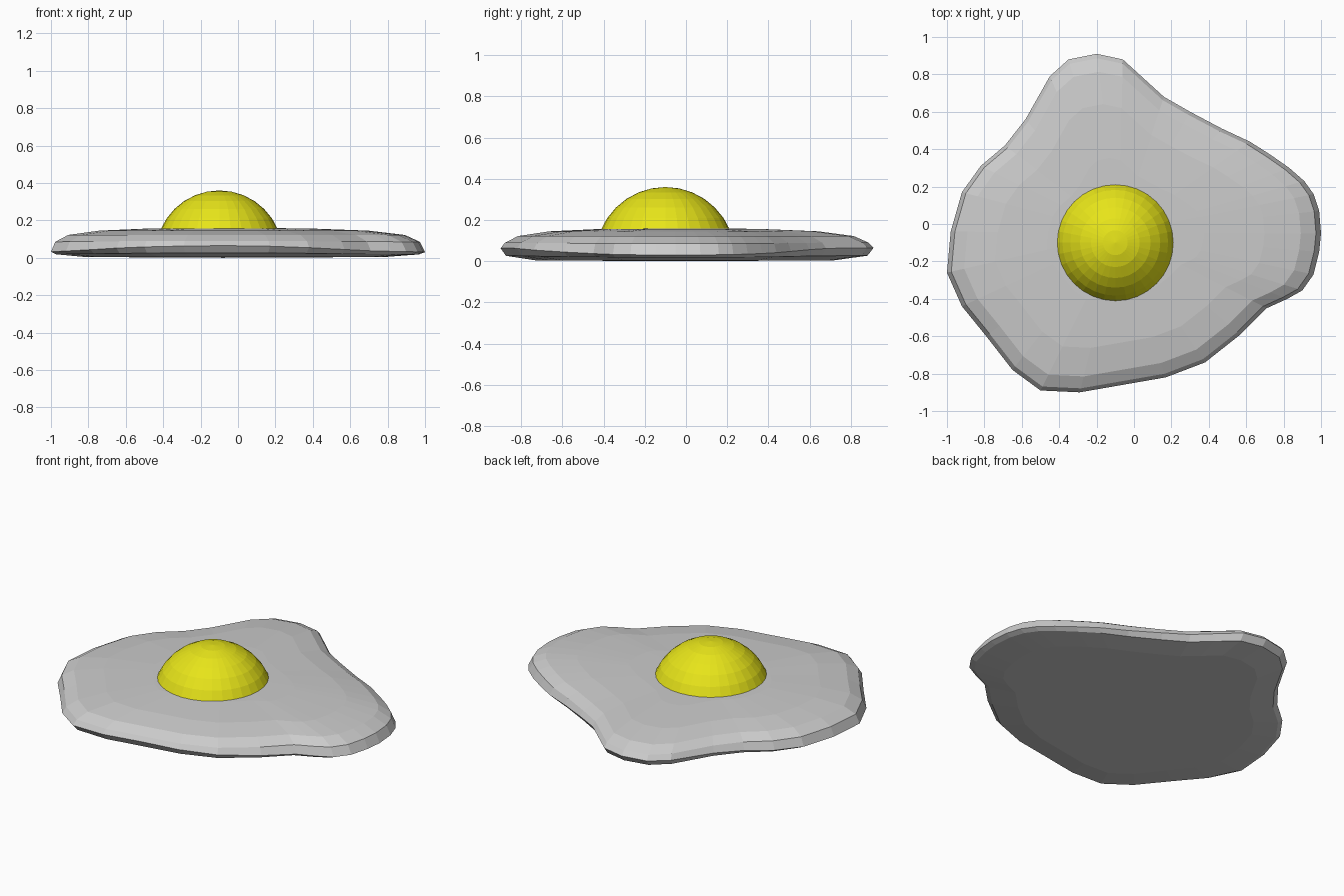
import bpy, bmesh, math

if "Cube" in bpy.data.objects:
    bpy.data.objects.remove(bpy.data.objects["Cube"])

# Outline of the egg white seen from the top, anticlockwise
OUTLINE = [
    (1.0, -.05), (.99, .07), (.96, .16), (.91, .23), (.83, .30), (.73, .37),
    (.62, .44), (.47, .51), (.30, .60), (.16, .68), (.05, .78), (-.06, .88),
    (-.20, .91), (-.35, .88), (-.45, .79), (-.58, .56), (-.69, .42),
    (-.82, .31), (-.92, .17), (-.98, -.04), (-1.0, -.26), (-.92, -.44),
    (-.79, -.60), (-.65, -.78), (-.50, -.89), (-.29, -.90), (-.06, -.86),
    (.17, -.82), (.38, -.74), (.57, -.59), (.71, -.45), (.82, -.40),
    (.90, -.355), (.96, -.27), (.99, -.15)]
CENTRE = (-.08, -.05)
# Edge cross-section: scale of outline, height, share of the rim's height wave
PROFILE = [(.80, .004, 0), (.97, .018, .25), (1.0, .03, 1), (.975, .085, .15),
           (.90, .122, 0), (.72, .145, 0), (.42, .157, 0)]


def new_object(name, bm):
    bmesh.ops.recalc_face_normals(bm, faces=bm.faces)
    mesh = bpy.data.meshes.new(name)
    bm.to_mesh(mesh)
    bm.free()
    obj = bpy.data.objects.new(name, mesh)
    bpy.context.collection.objects.link(obj)
    return obj


# Egg white: rings of the outline joined into a flat, rounded slab
bm = bmesh.new()
cx, cy = CENTRE
rings = []
for scale, z, wave in PROFILE:
    ring = []
    for x, y in OUTLINE:
        dx, dy = x - cx, y - cy
        lift = .035 * dy * dy / (dx * dx + dy * dy)
        ring.append(bm.verts.new((cx + dx * scale, cy + dy * scale, z + wave * lift)))
    rings.append(ring)
n = len(OUTLINE)
for low, high in zip(rings, rings[1:]):
    for i in range(n):
        j = (i + 1) % n
        bm.faces.new((low[i], low[j], high[j], high[i]))
for ring, z in ((rings[0], 0), (rings[-1], .16)):
    middle = bm.verts.new((cx, cy, z))
    for i in range(n):
        bm.faces.new((ring[i], ring[(i + 1) % n], middle))
new_object("egg_white", bm)

# Yolk: top cap of a faceted sphere, sunk slightly into the white
bm = bmesh.new()
bmesh.ops.create_uvsphere(bm, u_segments=32, v_segments=16, radius=.34)
bmesh.ops.translate(bm, verts=bm.verts, vec=(-.10, -.10, .02))
bmesh.ops.bisect_plane(bm, geom=bm.verts[:] + bm.edges[:] + bm.faces[:],
                       plane_co=(0, 0, .14), plane_no=(0, 0, 1), clear_inner=True)
bmesh.ops.holes_fill(bm, edges=[e for e in bm.edges if e.is_boundary], sides=0)
yolk = new_object("yolk", bm)
mat = bpy.data.materials.new("yolk_yellow")
mat.diffuse_color = (.80, .78, .01, 1)
mat.use_nodes = True
mat.node_tree.nodes["Principled BSDF"].inputs["Base Color"].default_value = mat.diffuse_color
yolk.data.materials.append(mat)
